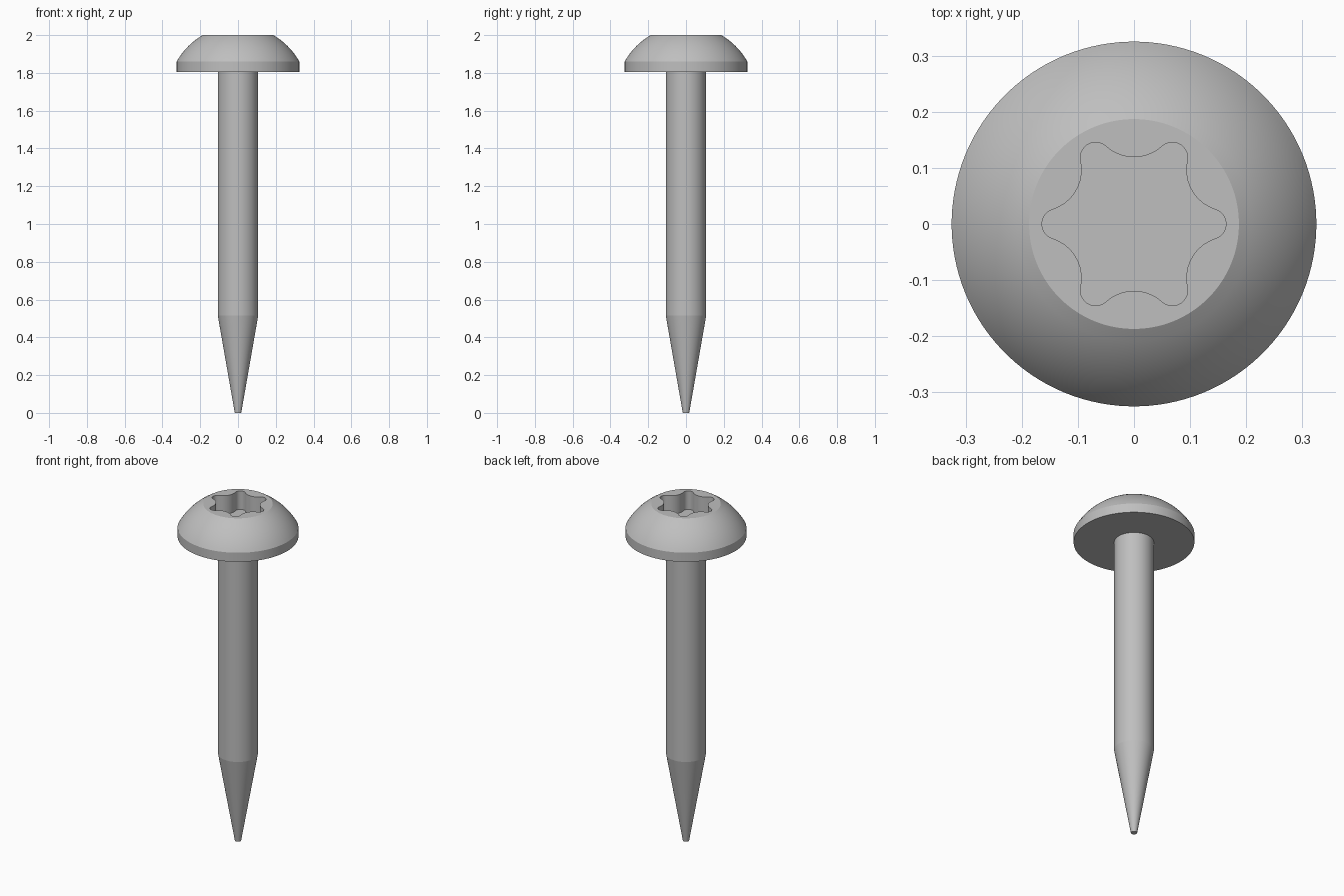
import bpy
import bmesh
from math import sin, cos, pi, atan2, hypot, radians, sqrt

cube = bpy.data.objects.get("Cube")
if cube:
    bpy.data.objects.remove(cube, do_unlink=True)

steel = bpy.data.materials.new("steel_grey")
steel.use_nodes = True
GREY = (0.52, 0.52, 0.52, 1)
steel.diffuse_color = GREY
steel.node_tree.nodes["Principled BSDF"].inputs["Base Color"].default_value = GREY

TIP_STEPS, VALLEY_STEPS, LOBES = 12, 8, 6
PER_LOBE = TIP_STEPS + VALLEY_STEPS
COUNT = PER_LOBE * LOBES


def circle(radius, z):
    """Ring of points whose spacing lines up with the socket outline."""
    offset = (TIP_STEPS - 1) / 2
    angles = [(i - offset) * 2 * pi / COUNT for i in range(COUNT)]
    return [(radius * cos(a), radius * sin(a), z) for a in angles]


def six_lobe(z, tip=0.164, valley=0.119, round_r=0.027):
    """Six-lobed outline made of tangent tip and valley arcs."""
    c = tip - round_r
    k = valley - round_r
    d = (c * c - k * k) / (2 * (c * cos(pi / LOBES) - k))
    vx, vy = d * cos(pi / LOBES), d * sin(pi / LOBES)
    big = d - valley
    half = atan2(vy, vx - c)
    lobe = []
    for i in range(TIP_STEPS):
        a = half * (2 * i / (TIP_STEPS - 1) - 1)
        lobe.append((c + round_r * cos(a), round_r * sin(a)))
    start, mid = half + pi, pi / LOBES + pi
    for i in range(1, VALLEY_STEPS + 1):
        a = start + (mid - start) * 2 * i / (VALLEY_STEPS + 1)
        lobe.append((vx + big * cos(a), vy + big * sin(a)))
    points = []
    for n in range(LOBES):
        t = n * 2 * pi / LOBES
        points += [(x * cos(t) - y * sin(t), x * sin(t) + y * cos(t), z) for x, y in lobe]
    return points


def loft(name, rings, smooth_angle):
    """Skin a stack of equal-count rings and cap both ends."""
    bm = bmesh.new()
    loops = [[bm.verts.new(p) for p in ring] for ring in rings]
    for low, high in zip(loops, loops[1:]):
        for i in range(COUNT):
            j = (i + 1) % COUNT
            bm.faces.new((low[i], low[j], high[j], high[i]))
    bm.faces.new(loops[0][::-1])
    bm.faces.new(loops[-1])
    bmesh.ops.recalc_face_normals(bm, faces=bm.faces)
    mesh = bpy.data.meshes.new(name)
    bm.to_mesh(mesh)
    bm.free()
    mesh.materials.append(steel)
    obj = bpy.data.objects.new(name, mesh)
    bpy.context.collection.objects.link(obj)
    bpy.ops.object.select_all(action="DESELECT")
    obj.select_set(True)
    bpy.context.view_layer.objects.active = obj
    bpy.ops.object.shade_smooth_by_angle(angle=radians(smooth_angle))
    return obj


# Head: straight rim, domed shoulder, flat top and a recessed drive socket
HEAD_R, FLAT_R, RIM_Z, TOP_Z = 0.325, 0.187, 1.86, 2.0
rise = TOP_Z - RIM_Z
dome_z = (RIM_Z + TOP_Z - (HEAD_R**2 - FLAT_R**2) / rise) / 2
dome_r = hypot(HEAD_R, RIM_Z - dome_z)
head_rings = [circle(HEAD_R, 1.806)]
DOME_STEPS = 10
for s in range(DOME_STEPS + 1):
    z = RIM_Z + rise * s / DOME_STEPS
    head_rings.append(circle(sqrt(dome_r**2 - (z - dome_z) ** 2), z))
head_rings += [six_lobe(TOP_Z), six_lobe(1.89)]
loft("head", head_rings, 25)

# Shank: plain cylinder tapering to a small blunt point
shank_profile = [(0.017, 0), (0.107, 0.515), (0.107, 1.808)]
loft("shank", [circle(r, z) for r, z in shank_profile], 9)
